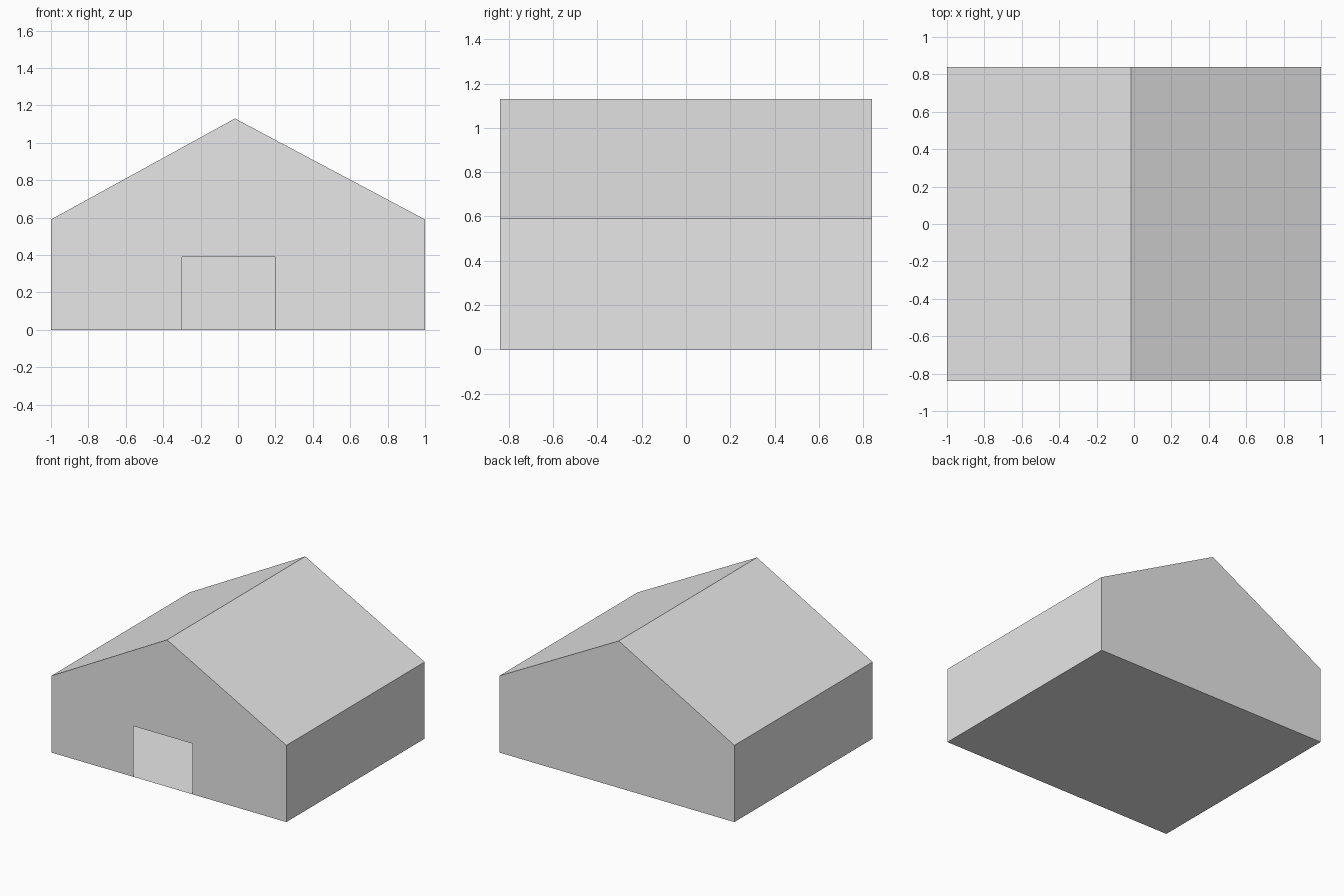
import bpy
import bmesh

cube = bpy.data.objects.get("Cube")
if cube:
    bpy.data.objects.remove(cube, do_unlink=True)

HALF_W, HALF_D = 1.0, 0.84
EAVE, RIDGE, RIDGE_X = 0.59, 1.13, -0.016
DOOR_L, DOOR_R, DOOR_H = -0.30, 0.20, 0.39

grey = bpy.data.materials.new("light grey")
grey.use_nodes = True
colour = (0.8, 0.8, 0.8, 1)
grey.diffuse_color = colour
grey.node_tree.nodes["Principled BSDF"].inputs["Base Color"].default_value = colour


def panel(name, *outline):
    """One thin flat panel from its corners, wound to face outward."""
    bm = bmesh.new()
    bm.faces.new([bm.verts.new(p) for p in outline])
    mesh = bpy.data.meshes.new(name)
    bm.to_mesh(mesh)
    bm.free()
    mesh.materials.append(grey)
    obj = bpy.data.objects.new(name, mesh)
    bpy.context.collection.objects.link(obj)


def at_depth(profile, y):
    return [(x, y, z) for x, z in profile]


# Gable ends; the front one has an open doorway
gable = [(HALF_W, 0), (HALF_W, EAVE), (RIDGE_X, RIDGE), (-HALF_W, EAVE), (-HALF_W, 0)]
doorway = [(DOOR_L, 0), (DOOR_L, DOOR_H), (DOOR_R, DOOR_H), (DOOR_R, 0)]
panel("front_wall", *at_depth(gable + doorway, -HALF_D))
panel("back_wall", *at_depth(gable[::-1], HALF_D))

# Side walls, roof slopes and floor span between the gable ends
parts = ["left_wall", "left_roof", "right_roof", "right_wall", "floor"]
for i, name in enumerate(parts):
    edge = [gable[i], gable[(i + 1) % len(gable)]]
    panel(name, *at_depth(edge[::-1], -HALF_D), *at_depth(edge, HALF_D))
